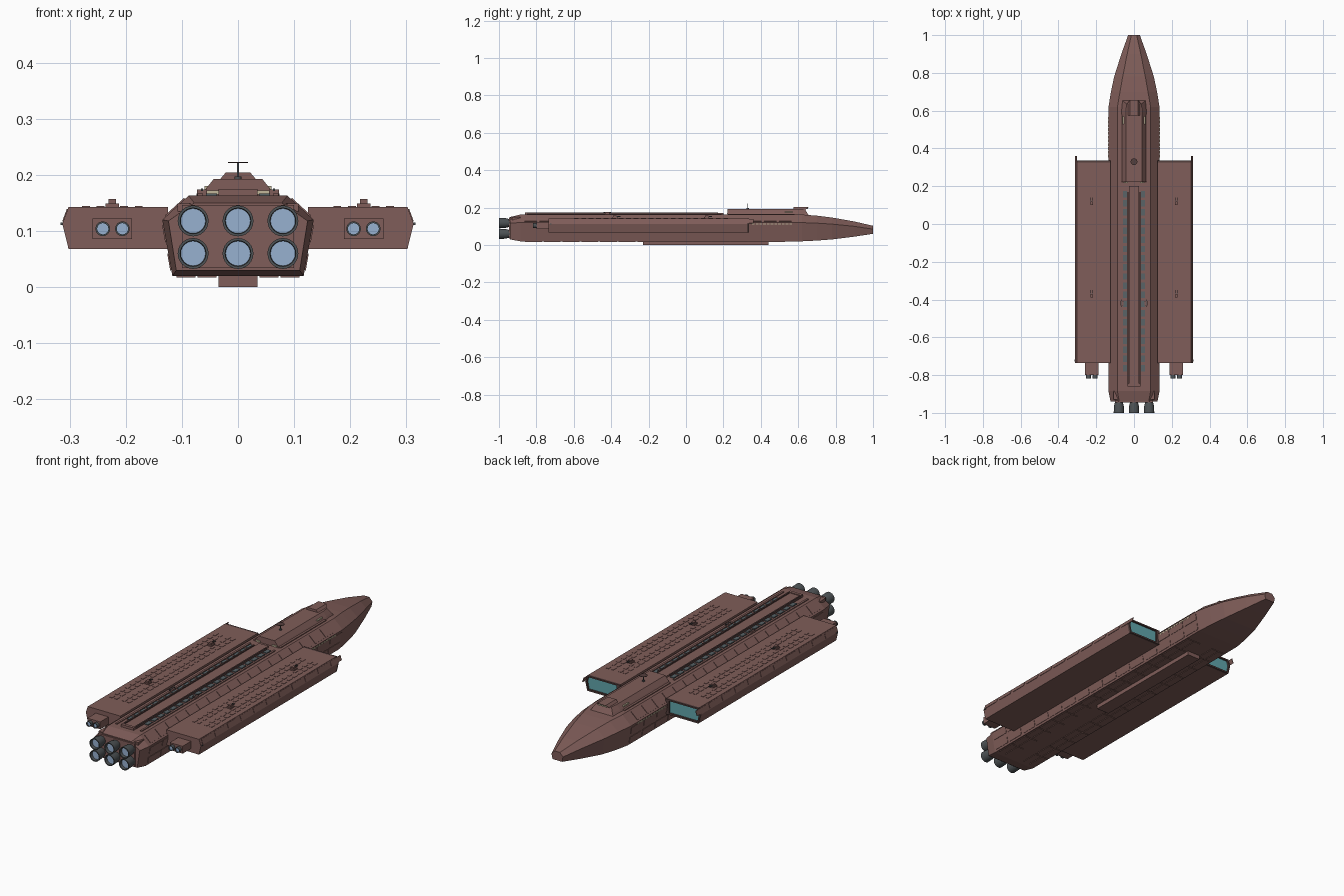
import bpy, bmesh, math
from mathutils import Matrix, Vector

if "Cube" in bpy.data.objects:
    bpy.data.objects.remove(bpy.data.objects["Cube"])


def material(name, rgb):
    m = bpy.data.materials.new(name)
    m.diffuse_color = (*rgb, 1)
    m.use_nodes = True
    m.node_tree.nodes["Principled BSDF"].inputs["Base Color"].default_value = m.diffuse_color
    return m


HULL = material("hull brown", (0.215, 0.11, 0.10))
DARK = material("dark brown", (0.09, 0.05, 0.047))
METAL = material("engine grey", (0.075, 0.085, 0.09))
GLOW = material("engine blue", (0.31, 0.44, 0.63))
BAY = material("bay cyan", (0.12, 0.38, 0.41))
GLASS = material("skylight grey", (0.10, 0.125, 0.135))
CREAM = material("window cream", (0.55, 0.48, 0.33))


def finish(name, bm, mats, mirror=False, smooth=False):
    bmesh.ops.recalc_face_normals(bm, faces=bm.faces)
    me = bpy.data.meshes.new(name)
    bm.to_mesh(me)
    bm.free()
    ob = bpy.data.objects.new(name, me)
    bpy.context.collection.objects.link(ob)
    for m in mats:
        me.materials.append(m)
    if mirror:
        ob.modifiers.new("mirror", 'MIRROR')
    if smooth:
        bpy.ops.object.select_all(action='DESELECT')
        ob.select_set(True)
        bpy.context.view_layer.objects.active = ob
        bpy.ops.object.shade_smooth_by_angle(angle=math.radians(35))
    return ob


def boxes(name, items, mat, mirror=False):
    """items: (centre, size, tilt about the y axis)"""
    bm = bmesh.new()
    for c, s, tilt in items:
        bmesh.ops.create_cube(bm, size=1, matrix=Matrix.Translation(c)
                              @ Matrix.Rotation(tilt, 4, 'Y') @ Matrix.Diagonal((*s, 1)))
    return finish(name, bm, [mat], mirror)


def span(x0, x1, y0, y1, z0, z1):
    return (((x0 + x1) / 2, (y0 + y1) / 2, (z0 + z1) / 2), (x1 - x0, y1 - y0, z1 - z0), 0)


def loft(name, rings, mat, mirror=False):
    """Skin between rings of 3D points, with both ends capped."""
    bm = bmesh.new()
    vs = [[bm.verts.new(p) for p in r] for r in rings]
    n = len(vs[0])
    for a, b in zip(vs, vs[1:]):
        for i in range(n):
            bm.faces.new((a[i], a[(i + 1) % n], b[(i + 1) % n], b[i]))
    bm.faces.new(vs[0])
    bm.faces.new(vs[-1])
    return finish(name, bm, [mat], mirror)


def both(half):
    return half + [(-x, z) for x, z in reversed(half)]


def nozzles(name, centres, profile, glow_from, mirror=False):
    """Turned nozzles along y; profile rows are (radius, y)."""
    bm = bmesh.new()
    n = 24
    for cx, cz in centres:
        rings = [[bm.verts.new((cx + r * math.cos(k * math.tau / n), y,
                                cz + r * math.sin(k * math.tau / n))) for k in range(n)]
                 for r, y in profile]
        for j, (a, b) in enumerate(zip(rings, rings[1:])):
            for i in range(n):
                f = bm.faces.new((a[i], a[(i + 1) % n], b[(i + 1) % n], b[i]))
                f.material_index = int(j >= glow_from)
        bm.faces.new(rings[0])
        bm.faces.new(rings[-1]).material_index = 1
    return finish(name, bm, [METAL, GLOW], mirror, True)


def cylinders(name, items, mat, mirror=False):
    """items: (centre, radius, height), upright"""
    bm = bmesh.new()
    for c, r, h in items:
        bmesh.ops.create_cone(bm, cap_ends=True, segments=16, radius1=r, radius2=r,
                              depth=h, matrix=Matrix.Translation(c))
    return finish(name, bm, [mat], mirror, True)


# Main hull: six-sided section tapering to the nose and pinched at the stern
# rows: y, bottom half width, widest half width, top half width, z low, z widest, z top
stations = [(-0.94, 0.110, 0.124, 0.078, 0.030, 0.118, 0.150),
            (-0.885, 0.117, 0.135, 0.088, 0.020, 0.120, 0.163),
            (0.62, 0.117, 0.135, 0.088, 0.020, 0.120, 0.163),
            (0.70, 0.106, 0.122, 0.074, 0.024, 0.117, 0.157),
            (0.78, 0.091, 0.105, 0.060, 0.030, 0.112, 0.147),
            (0.90, 0.057, 0.067, 0.036, 0.045, 0.100, 0.126),
            (1.00, 0.026, 0.031, 0.014, 0.060, 0.085, 0.103)]
loft("hull", [[(x, y, z) for x, z in both([(b, zl), (w, zw), (t, zt)])]
              for y, b, w, t, zl, zw, zt in stations], HULL)

# Keel and belly panels
boxes("keel", [span(-0.035, 0.035, -0.23, 0.44, 0, 0.021)], HULL)
boxes("belly_panels", [span(x, x + 0.034, -0.86 + 0.1 * i, -0.77 + 0.1 * i, 0.017, 0.021)
                       for i in range(14) for x in (0.038, 0.076)], HULL, True)

# Spine with dark rails and rows of skylights
boxes("spine", [span(-0.026, 0.026, -0.85, 0.20, 0.160, 0.171)], HULL)
boxes("spine_rails", [span(0.028, 0.035, -0.85, 0.17, 0.160, 0.175)], DARK, True)
boxes("spine_ends", [span(-0.035, 0.035, -0.86, -0.845, 0.16, 0.175)], HULL)
boxes("skylights", [span(0.037, 0.057, y, y + 0.034, 0.160, 0.167)
                    for y in (-0.78 + 0.0485 * i for i in range(20))], GLASS, True)
boxes("deck_edge_strips", [span(0.062, 0.072, -0.85, 0.19, 0.160, 0.167)], HULL, True)

# Armour plates on the sloping shoulders and side walls
slope = math.atan2(0.043, 0.047)
boxes("shoulder_plates", [((0.1115, -0.83 + 0.08 * i, 0.1415), (0.046, 0.066, 0.005), slope)
                          for i in range(18)], HULL, True)
lean = math.atan2(0.018, 0.10)
boxes("side_plates", [((0.126 + 0.18 * (z - 0.07), -0.83 + 0.1 * i, z), (0.004, 0.088, 0.03), lean)
                      for i in range(15) for z in (0.045, 0.095)], HULL, True)
boxes("side_windows", [((0.1335, 0.36 + 0.02 * i, 0.113), (0.005, 0.014, 0.006), lean)
                       for i in range(11)], CREAM, True)

# Command deck, window bands and raised bridge
cabin = [(0.068, 0.160), (0.060, 0.172), (0.043, 0.193)]
loft("command_deck", [[(x, y, z) for x, z in both(cabin)] for y in (0.222, 0.60)]
     + [[(x * 0.9, 0.655 - (z - 0.16) * 0.6, z) for x, z in both(cabin)]], HULL)
boxes("deck_windows", [span(0.032, 0.056, 0.218, 0.224, 0.165, 0.172)], CREAM, True)
boxes("deck_base", [span(-0.074, 0.074, 0.225, 0.58, 0.158, 0.167)], HULL)
loft("bridge", [[(x, y0 + k * (z - 0.19), z) for x, z in both([(0.034, 0.19), (0.022, 0.204)])]
                for y0, k in ((0.575, 0), (0.64, 1.2))], HULL)
boxes("bridge_windows", [span(-0.024, 0.024, 0.640, 0.652, 0.193, 0.199)], CREAM)
boxes("bridge_side_windows", [span(0.050, 0.060, 0.53, 0.57, 0.174, 0.180)], CREAM, True)

# Mast and dish
cylinders("mast", [((0, 0.33, 0.207), 0.002, 0.03), ((0, 0.33, 0.195), 0.006, 0.005)], METAL)
cylinders("mast_dish", [((0, 0.33, 0.222), 0.018, 0.002)], DARK)

# Stern engines
nozzles("main_engines", [(x, z) for x in (-0.08, 0, 0.08) for z in (0.060, 0.118)],
        [(0.017, -0.925), (0.021, -0.945), (0.026, -0.965), (0.0275, -1.0), (0.023, -1.0),
         (0.022, -0.985)], 5)
boxes("stern_frame", [span(-0.10, 0.10, -0.946, -0.935, 0.034, 0.146)], HULL)
boxes("stern_corner_blocks", [span(0.085, 0.108, -0.93, -0.885, 0.135, 0.149)], HULL, True)

# Side pods with recessed bays at the bow end
pod = [(0.125, 0.068), (0.302, 0.068), (0.313, 0.113), (0.302, 0.143), (0.125, 0.143)]
bay = [(0.143, 0.076), (0.297, 0.076), (0.305, 0.113), (0.297, 0.136), (0.143, 0.136)]
ring = lambda pts, y: [(x, y, z) for x, z in pts]
loft("side_pods", [ring(pod, -0.735), ring(pod, 0.325)], HULL, True)
bm = bmesh.new()
loops = [[bm.verts.new(p) for p in ring(s, y)]
         for s, y in ((pod, 0.325), (pod, 0.336), (bay, 0.336), (bay, 0.327))]
for a, b in zip(loops, loops[1:]):
    for i in range(5):
        bm.faces.new((a[i], a[(i + 1) % 5], b[(i + 1) % 5], b[i]))
bm.faces.new(loops[3]).material_index = 1
finish("bay_frames", bm, [DARK, BAY], True)

# Pod roof plates, outer ribs, turrets and whiskers
boxes("pod_roof_plates", [span(x, x + 0.014, -0.60 + 0.04 * i, -0.575 + 0.04 * i, 0.141, 0.1445)
                          for i in range(21) for x in (0.17, 0.196, 0.238, 0.264)], HULL, True)
tilt = -math.atan2(0.011, 0.030)
boxes("pod_edge_ribs", [((0.3077, -0.68 + 0.1 * i, 0.128), (0.003, 0.08, 0.024), tilt)
                        for i in range(11)], HULL, True)
boxes("pod_whiskers", [span(0.306, 0.316, -0.728, -0.718, 0.111, 0.115)], METAL, True)
spots = [(0.224, 0.11), (0.224, -0.38)]
boxes("turret_bases", [span(x - 0.012, x + 0.012, y - 0.014, y + 0.014, 0.14, 0.149)
                       for x, y in spots], HULL, True)
boxes("turret_heads", [span(x - 0.007, x + 0.007, y - 0.009, y + 0.009, 0.149, 0.157)
                       for x, y in spots], HULL, True)
boxes("turret_guns", [span(x + d - 0.0015, x + d + 0.0015, y, y + 0.03, 0.151, 0.154)
                      for x, y in spots for d in (-0.004, 0.004)], METAL, True)
boxes("deck_turrets", [span(0.055, 0.073, -0.432, -0.408, 0.162, 0.174)], HULL, True)
boxes("deck_guns", [span(0.0625, 0.0655, -0.44, -0.40, 0.171, 0.176)], METAL, True)

# Pod engines
boxes("pod_engine_blocks", [span(0.189, 0.259, -0.80, -0.73, 0.086, 0.122)], HULL, True)
nozzles("pod_engines", [(0.206, 0.104), (0.241, 0.104)],
        [(0.010, -0.79), (0.013, -0.805), (0.013, -0.817), (0.010, -0.817), (0.010, -0.812)],
        4, True)
